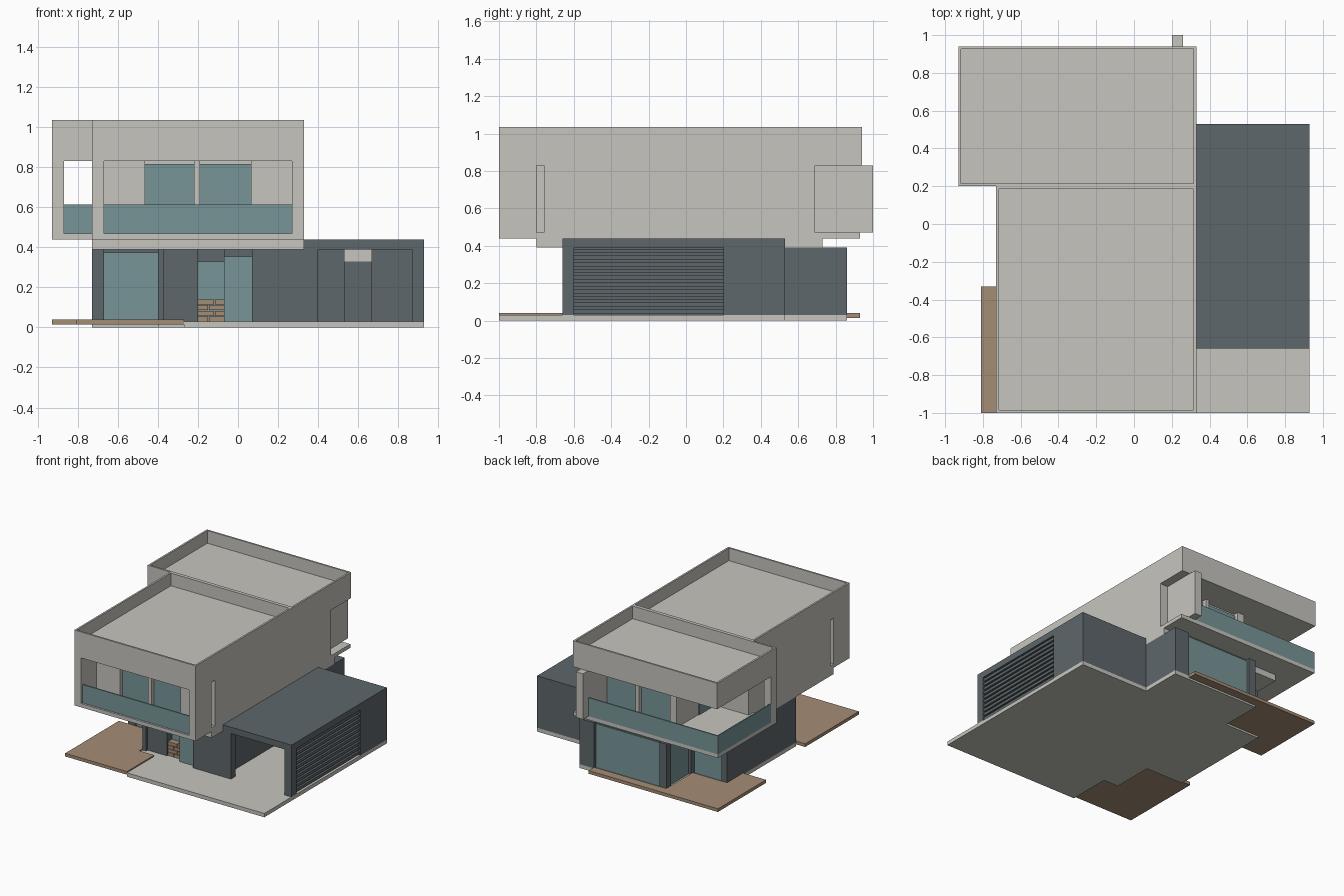
import bpy
import bmesh

cube = bpy.data.objects.get("Cube")
if cube:
    bpy.data.objects.remove(cube, do_unlink=True)


def material(name, *rgb):
    mat = bpy.data.materials.new(name)
    mat.use_nodes = True
    mat.diffuse_color = (*rgb, 1)
    for node in mat.node_tree.nodes:
        if node.type == 'BSDF_PRINCIPLED':
            node.inputs["Base Color"].default_value = (*rgb, 1)
            node.inputs["Roughness"].default_value = 0.8
    return mat


LIGHT = material("pale_render", .57, .56, .52)
DARK = material("slate_cladding", .112, .136, .147)
GLASS = material("teal_glass", .188, .30, .314)
WOOD = material("timber", .376, .266, .178)

# Shared heights
GROUND, CEIL, SLAB, FLOOR, RAIL, HEAD, TOP = .03, .39, .44, .47, .615, .83, 1.035
# Shared plan lines: house sides, balcony end, carport side
WEST, EAST, FAR_WEST, FAR_EAST = -.73, .33, -.93, .93
FRONT, BACK, STEP = -1, .94, .2
T = .06      # wall thickness
P = .008     # plate thickness


def prism(name, mat, outline, low, high):
    """Extrude a plan outline between two heights."""
    bm = bmesh.new()
    base = bm.faces.new([bm.verts.new((x, y, low)) for x, y in outline])
    up = bmesh.ops.extrude_face_region(bm, geom=[base])["geom"]
    bmesh.ops.translate(bm, vec=(0, 0, high - low),
                        verts=[g for g in up if isinstance(g, bmesh.types.BMVert)])
    bmesh.ops.recalc_face_normals(bm, faces=bm.faces)
    mesh = bpy.data.meshes.new(name)
    bm.to_mesh(mesh)
    bm.free()
    mesh.materials.append(mat)
    obj = bpy.data.objects.new(name, mesh)
    bpy.context.collection.objects.link(obj)
    return obj


def box(name, mat, xs, ys, zs):
    (a, b), (c, d) = xs, ys
    return prism(name, mat, [(a, c), (b, c), (b, d), (a, d)], *zs)


def parapet_roof(name, xs, ys):
    """Deep roof band whose top is inset and sunk behind a parapet."""
    obj = box(name, LIGHT, xs, ys, (HEAD, TOP))
    bm = bmesh.new()
    bm.from_mesh(obj.data)
    top = max(bm.faces, key=lambda f: f.calc_center_median().z)
    bmesh.ops.inset_region(bm, faces=[top], thickness=.02)
    inner = bmesh.ops.extrude_face_region(bm, geom=[top])["geom"]
    bmesh.ops.translate(bm, vec=(0, 0, -.1),
                        verts=[g for g in inner if isinstance(g, bmesh.types.BMVert)])
    bmesh.ops.delete(bm, geom=[top], context='FACES')
    bm.to_mesh(obj.data)
    bm.free()


# Base slab and timber decks
prism("base_slab", LIGHT, [
    (-.27, FRONT), (FAR_EAST, FRONT), (FAR_EAST, .53), (EAST, .53), (EAST, .86),
    (-.43, .86), (-.43, .53), (WEST, .53), (WEST, -.33), (-.4, -.33), (-.4, -.66),
    (-.27, -.66)], 0, GROUND)
prism("front_deck", WOOD, [(-.81, FRONT), (-.27, FRONT), (-.27, -.66), (-.4, -.66),
                           (-.4, -.33), (-.81, -.33)], .015, .04)
prism("back_deck", WOOD, [
    (STEP, .86), (STEP, .93), (FAR_WEST, .93), (FAR_WEST, .33), (WEST, .33),
    (WEST, .53), (-.43, .53), (-.43, .86)], .015, .04)

# Ground floor volume
STOREY = (GROUND, CEIL)
prism("ground_floor_walls", DARK, [
    (WEST, -.3), (-.4, -.3), (-.4, -.6), (-.2, -.6), (-.2, -.53), (-.07, -.53),
    (-.07, -.62), (.07, -.62), (.07, -.66), (EAST, -.66), (EAST, .83), (-.4, .83),
    (-.4, .5), (WEST, .5)], *STOREY)

# Posts and fins standing proud of the ground floor glazing
for name, xs, ys in [
        ("front_left_fin", (WEST, -.67), (-.33, -.3)),
        ("front_glass_post", (-.4, -.37), (-.62, -.6)),
        ("back_wall_fin", (STEP, EAST), (.83, .86)),
        ("back_corner_post", (-.43, -.37), (.8, .86)),
        ("inner_corner_post", (-.43, -.4), (.5, .55)),
        ("side_corner_post", (WEST, -.68), (.5, .53))]:
    box(name, DARK, xs, ys, STOREY)

# Ground floor glazing plates
box("living_window", GLASS, (-.67, -.4), (-.3 - P, -.3), (GROUND, .375))
box("entry_window", GLASS, (-.2, -.07), (-.53 - P, -.53), (GROUND, .33))
box("entry_door", GLASS, (-.07, .07), (-.62 - P, -.62), (GROUND, .355))
box("back_window", GLASS, (-.37, STEP), (.83, .83 + P), (GROUND, .375))
box("terrace_side_window", GLASS, (-.4 - P, -.4), (.55, .8), (GROUND, .375))
box("terrace_back_window", GLASS, (-.68, -.43), (.5, .5 + P), (GROUND, .375))

# Stacked timber beside the entry
for row in range(4):
    z = GROUND + row * .028
    split = -.15 + .03 * (row % 2)
    for side, xs in (("left", (-.2, split)), ("right", (split + .004, -.07))):
        box(f"timber_stack_{side}_{row}", WOOD, xs, (-.59, -.54), (z, z + .025))

# Carport
box("carport_roof", DARK, (EAST, FAR_EAST), (-.66, .53), (CEIL, SLAB))
box("carport_store", DARK, (EAST, FAR_EAST), (.23, .53), STOREY)
box("store_door", DARK, (.53, .67), (.23 - P, .23), (GROUND, .33))
box("store_transom", LIGHT, (.53, .67), (.23 - P, .23), (.33, CEIL))
for name, xs in (("inner", (EAST, .4)), ("outer", (.87, FAR_EAST))):
    box(f"carport_{name}_post", DARK, xs, (-.66, -.6), STOREY)
    box(f"carport_{name}_back_post", DARK, xs, (STEP, .23), STOREY)
for i in range(10):
    z = GROUND + .008 + i * .036
    box(f"louvre_{i}", DARK, (.895, .92), (-.6, STEP), (z, z + .022))

# Upper floor slabs
box("ceiling_slab", LIGHT, (WEST, EAST), (-.8, .73), (CEIL, SLAB))
box("front_floor", LIGHT, (WEST, EAST), (FRONT, STEP), (SLAB, FLOOR))
box("back_balcony_floor", LIGHT, (FAR_WEST, EAST), (STEP, .93), (SLAB, FLOOR))

# Upper floor volumes
UPPER = (FLOOR, HEAD)
box("front_rooms", LIGHT, (WEST, EAST), (-.76, STEP + T), UPPER)
box("back_rooms", LIGHT, (-.43, EAST), (STEP + T, .69), UPPER)

# Front balcony frame, with slits left behind its side walls
for name, xs in (("left", (WEST, WEST + T)), ("right", (EAST - T, EAST))):
    box(f"front_balcony_{name}_wall", LIGHT, xs, (FRONT, -.8), UPPER)
for i, xs in enumerate([(-.67, -.465), (-.22, -.19), (.065, EAST - T)]):
    box(f"front_pier_{i}", LIGHT, xs, (-.81, -.76), UPPER)
for i, xs in enumerate([(-.465, -.22), (-.19, .065)]):
    box(f"front_window_{i}", GLASS, xs, (-.775, -.76), (FLOOR, .815))
box("front_glass_rail", GLASS, (WEST + T, EAST - T), (-.985, -.975), (FLOOR, RAIL))

# Back balcony fin, column, glazing and rails
box("back_balcony_fin", LIGHT, (STEP, STEP + T), (.69, 1), UPPER)
box("balcony_column", LIGHT, (FAR_WEST, FAR_WEST + T), (STEP, STEP + .07), UPPER)
box("back_upper_window", GLASS, (-.37, STEP), (.69, .69 + P), (FLOOR, .815))
box("side_upper_window", GLASS, (-.43 - P, -.43), (.3, .46), (FLOOR, .815))
for i, xs in enumerate([(-.43, -.37), (-.1, -.07)]):
    box(f"back_pier_{i}", LIGHT, xs, (.69, .73), UPPER)
box("back_glass_rail", GLASS, (FAR_WEST, STEP), (.92, .93), (FLOOR, RAIL))
box("side_glass_rail", GLASS, (FAR_WEST, FAR_WEST + .01), (STEP + .07, .92), (FLOOR, RAIL))

# The balcony's open front bay beside the front rooms needs no wall; roofs close the top
parapet_roof("front_roof", (WEST, EAST), (FRONT, STEP))
parapet_roof("back_roof", (FAR_WEST, EAST), (STEP, BACK))
